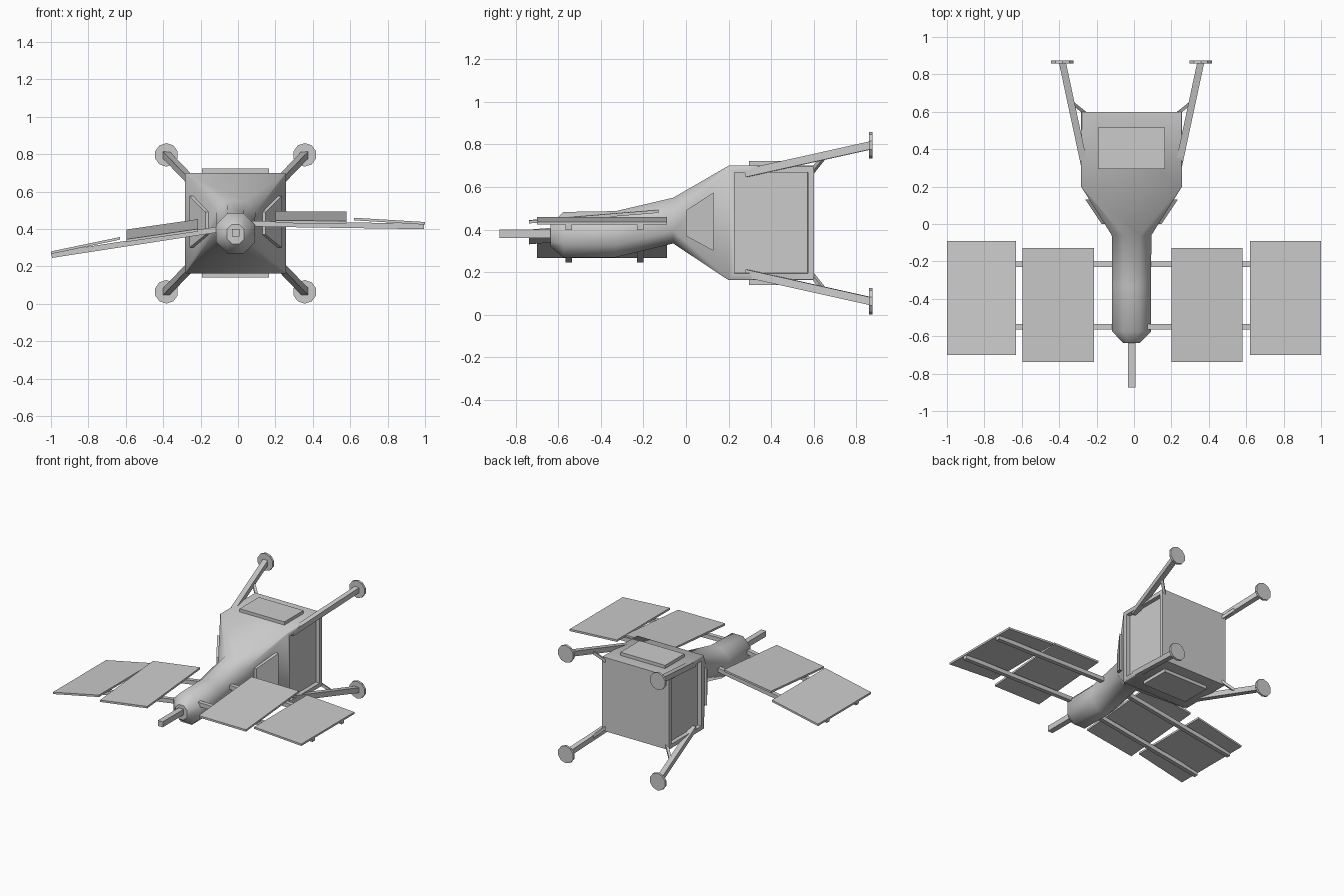
import bpy, bmesh
from mathutils import Vector

if "Cube" in bpy.data.objects:
    bpy.data.objects.remove(bpy.data.objects["Cube"])

CX, CZ = -0.013, 0.43   # axis of the spacecraft


def finish(name, bm):
    bmesh.ops.recalc_face_normals(bm, faces=bm.faces[:])
    me = bpy.data.meshes.new(name)
    bm.to_mesh(me)
    bm.free()
    ob = bpy.data.objects.new(name, me)
    bpy.context.collection.objects.link(ob)
    return ob


def hull(name, pts):
    bm = bmesh.new()
    for p in pts:
        bm.verts.new(p)
    bmesh.ops.convex_hull(bm, input=bm.verts[:])
    bmesh.ops.dissolve_limit(bm, angle_limit=0.01, verts=bm.verts[:], edges=bm.edges[:])
    return finish(name, bm)


def box(name, lo, hi):
    return hull(name, [(x, y, z) for x in (lo[0], hi[0]) for y in (lo[1], hi[1]) for z in (lo[2], hi[2])])


def beam(name, a, b, size):
    # square bar between two points
    a, b = Vector(a), Vector(b)
    d = (b - a).normalized()
    u = d.cross(Vector((0, 0, 1))).normalized()
    v = d.cross(u)
    h = size / 2
    return hull(name, [p + u * i * h + v * j * h for p in (a, b) for i in (-1, 1) for j in (-1, 1)])


# Main body: chamfered rings lofted from nose to square cabin
# (y, half width, bottom z, top z, corner chamfer)
rings = [(-0.635, 0.045, 0.32, 0.425, 0.026), (-0.575, 0.104, 0.27, 0.483, 0.06),
         (-0.33, 0.104, 0.27, 0.487, 0.06), (-0.06, 0.106, 0.335, 0.55, 0.06),
         (0.2, 0.27, 0.163, 0.70, 0.004), (0.6, 0.27, 0.163, 0.70, 0.004)]
bm = bmesh.new()
loops = []
for y, w, b, t, c in rings:
    pts = [(w, b + c), (w, t - c), (w - c, t), (c - w, t), (-w, t - c), (-w, b + c), (c - w, b), (w - c, b)]
    loops.append([bm.verts.new((CX + x, y, z)) for x, z in pts])
windows = []
for k, (la, lb) in enumerate(zip(loops, loops[1:])):
    for i in range(8):
        j = (i + 1) % 8
        f = bm.faces.new((la[i], la[j], lb[j], lb[i]))
        f.smooth = True
        if k == 4:
            for e in f.edges:
                ys = [v.co.y for v in e.verts]
                if max(ys) > 0.5:
                    e.smooth = False
            if i in (0, 4):
                windows.append(f)
bm.faces.new(loops[0])
bm.faces.new(loops[-1])
bmesh.ops.recalc_face_normals(bm, faces=bm.faces[:])
# Recessed side windows
for f in windows:
    side = 1 if f.calc_center_median().x > CX else -1
    bmesh.ops.inset_region(bm, faces=[f], thickness=0.04)
    bmesh.ops.inset_region(bm, faces=[f], thickness=0.0005)
    for v in f.verts:
        v.co.x -= side * 0.03
    for e in f.edges:
        e.smooth = False
        for g in e.link_faces:
            for e2 in g.edges:
                e2.smooth = False
finish("body", bm)

# Front probe
box("front_probe", (CX - 0.02, -0.875, 0.36), (CX + 0.02, -0.6, 0.40))

# Hatch plates above and below the cabin
box("top_plate", (CX - 0.18, 0.295, 0.69), (CX + 0.18, 0.515, 0.723))
box("bottom_plate", (CX - 0.18, 0.295, 0.14), (CX + 0.18, 0.515, 0.17))

for sx, side in ((-1, "left"), (1, "right")):
    # Trapezoid plate on each shoulder
    hull(side + "_shoulder_plate",
         [(CX + sx * (x + o), y, z) for o in (-0.01, 0.02)
          for x, y, z in ((0.14, 0, 0.37), (0.14, 0, 0.49), (0.227, 0.13, 0.30), (0.227, 0.13, 0.575))])
    # Landing legs with braces and round feet
    for sz, lvl in ((-1, "lower"), (1, "upper")):
        n = side + "_" + lvl
        at = lambda x, y, z: (CX + sx * x, y, CZ + sz * z)
        beam(n + "_leg", at(0.245, 0.28, 0.235), at(0.37, 0.865, 0.365), 0.037)
        beam(n + "_brace", at(0.245, 0.59, 0.24), at(0.32, 0.65, 0.315), 0.018)
        bpy.ops.mesh.primitive_cylinder_add(vertices=10, radius=0.063, depth=0.016,
                                            location=at(0.37, 0.867, 0.366), rotation=(1.5708, 0, 0))
        bpy.context.object.name = n + "_foot"


def panel(name, x0, x1, y0, y1, z0, z1, rise):
    # thin solar panel, sloped along x, raised at the back
    hull(name, [(x, y, z + r - t) for t in (0, 0.014) for x, z in ((x0, z0), (x1, z1))
                for y, r in ((y0, 0), (y1, rise))])


# Solar panels
panel("right_inner_panel", 0.20, 0.58, -0.737, -0.128, 0.445, 0.443, 0.05)
panel("right_outer_panel", 0.62, 1.0, -0.70, -0.09, 0.46, 0.437, 0)
panel("left_inner_panel", -0.215, -0.595, -0.737, -0.128, 0.40, 0.345, 0.052)
panel("left_outer_panel", -0.63, -1.0, -0.70, -0.09, 0.357, 0.28, 0)

# Support bars under the panels
for y, n in ((-0.215, "back"), (-0.55, "front")):
    beam("right_%s_bar" % n, (0.05, y, 0.428), (0.995, y, 0.414), 0.03)
    beam("left_%s_bar" % n, (-0.07, y, 0.403), (-0.997, y, 0.26), 0.03)
